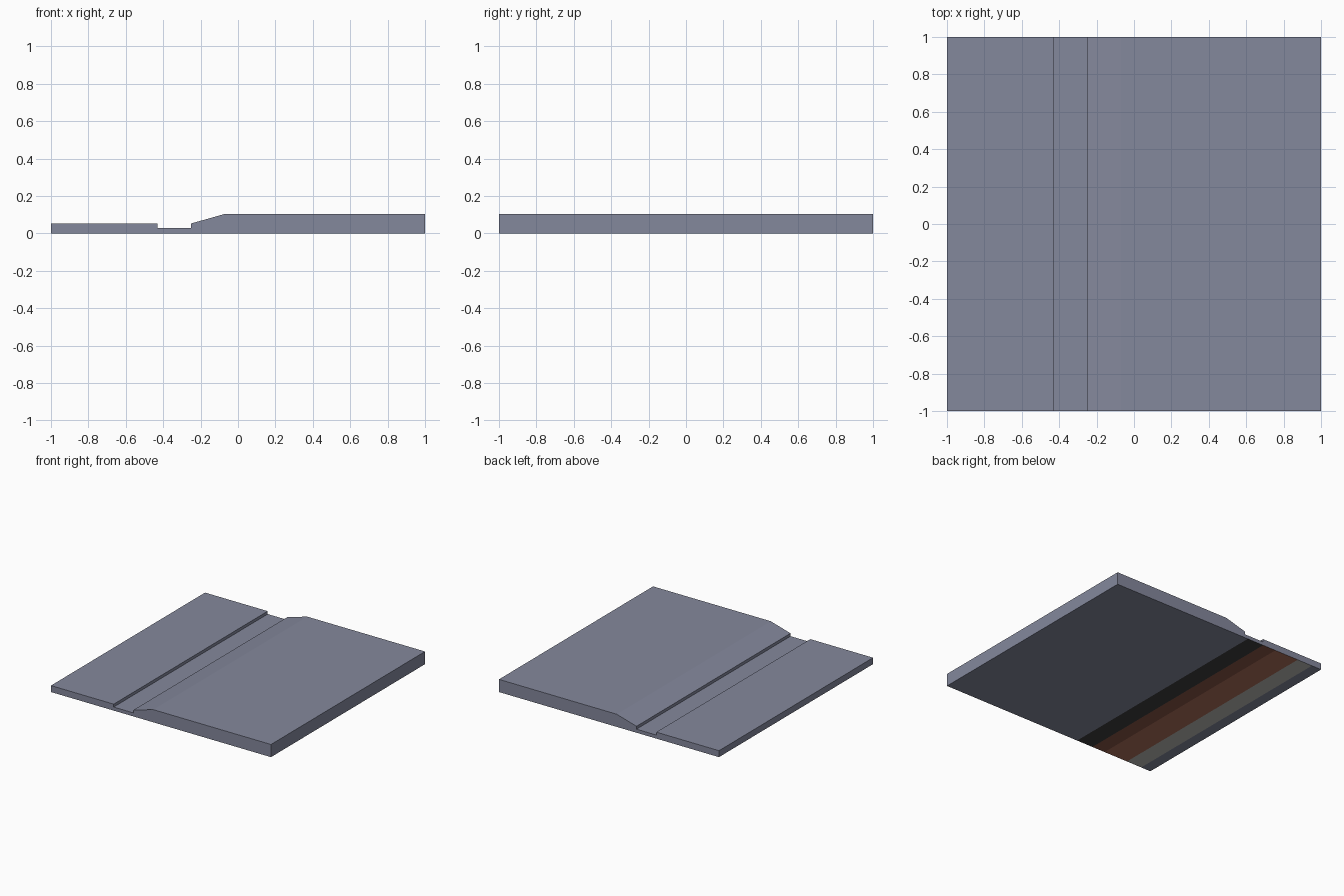
import bpy

if "Cube" in bpy.data.objects:
    bpy.data.objects.remove(bpy.data.objects["Cube"])

def material(name, rgb):
    # sRGB 0-255 to linear
    lin = [((c / 255 + 0.055) / 1.055) ** 2.4 for c in rgb]
    m = bpy.data.materials.new(name)
    m.diffuse_color = (*lin, 1)
    m.use_nodes = True
    m.node_tree.nodes["Principled BSDF"].inputs["Base Color"].default_value = m.diffuse_color
    return m

mats = [material("slate", (132, 136, 156)),
        material("charcoal", (62, 62, 62)),
        material("dark_brown", (137, 85, 70)),
        material("brown", (174, 111, 91)),
        material("light_grey", (186, 186, 183))]

# top outline of the slab: raised deck, ramp, groove, low deck
top = [(1, 0.104), (-0.07, 0.104), (-0.25, 0.053), (-0.25, 0.029),
       (-0.43, 0.029), (-0.43, 0.053), (-1, 0.053)]
# underside stripes: left edge of each stripe, its material
stripes = [(-1, 0), (-0.91, 4), (-0.77, 3), (-0.55, 2), (-0.43, 1), (-0.28, 0)]
bottom = [(x, 0) for x, _ in stripes] + [(1, 0)]
profile = top + bottom
n = len(profile)

# extrude the profile along y
verts = [(x, y, z) for y in (-1, 1) for x, z in profile]
faces = [tuple(range(n))[::1], tuple(range(2 * n - 1, n - 1, -1))]
faces += [(i, i + n, (i + 1) % n + n, (i + 1) % n) for i in range(n)]
mesh = bpy.data.meshes.new("grooved_slab")
mesh.from_pydata(verts, [], [tuple(reversed(f)) for f in faces])
for m in mats:
    mesh.materials.append(m)

# colour the underside stripes
for i, (_, mat) in enumerate(stripes):
    mesh.polygons[2 + len(top) + i].material_index = mat
mesh.update()

slab = bpy.data.objects.new("grooved_slab", mesh)
bpy.context.collection.objects.link(slab)

# make sure all faces point outwards
import bmesh
bm = bmesh.new()
bm.from_mesh(mesh)
bmesh.ops.recalc_face_normals(bm, faces=bm.faces)
bm.to_mesh(mesh)
bm.free()
